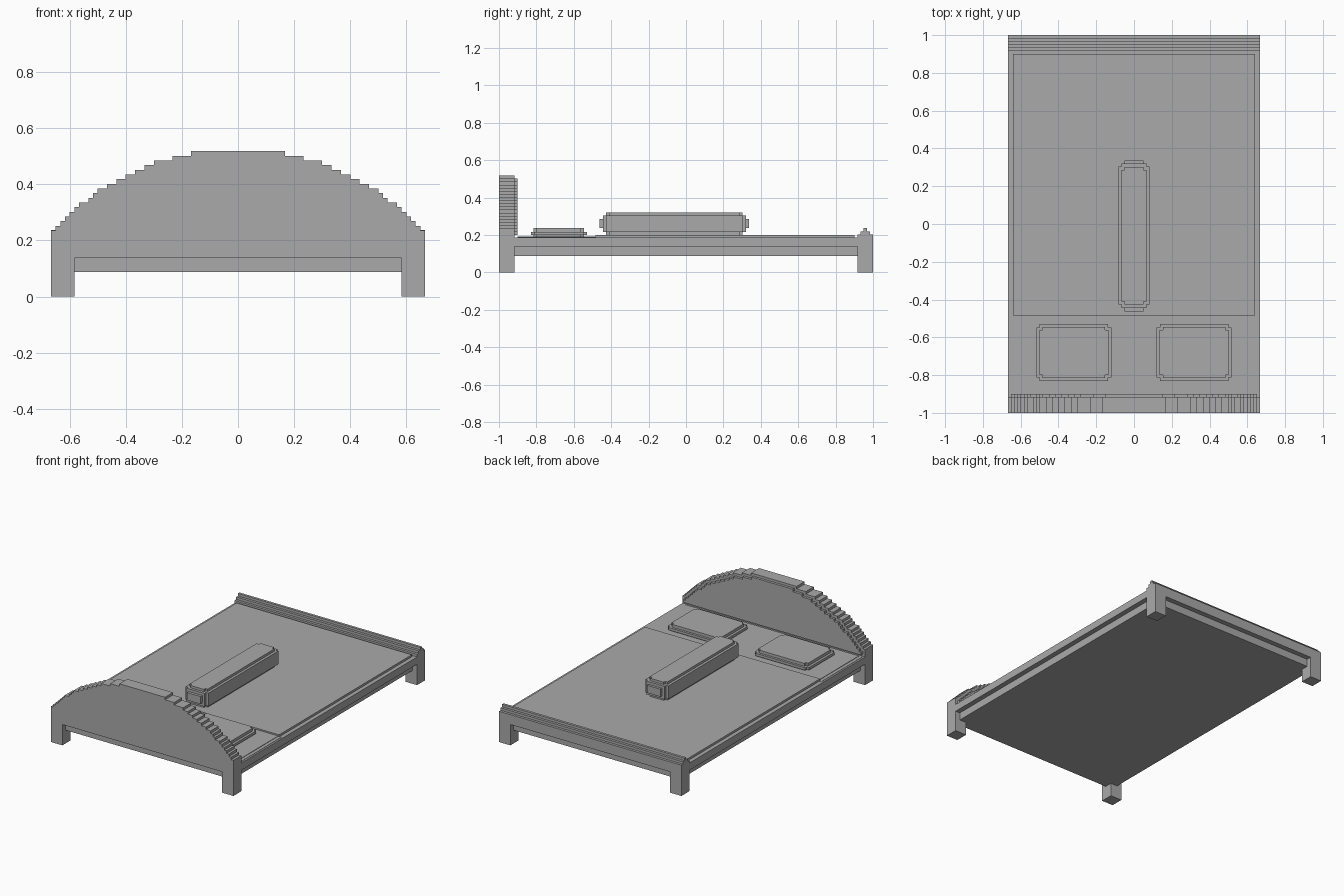
import bpy, bmesh, math

if "Cube" in bpy.data.objects:
    bpy.data.objects.remove(bpy.data.objects["Cube"], do_unlink=True)

V = 1 / 60  # block step used by all stepped shapes

grey = bpy.data.materials.new("plain_grey")
grey.use_nodes = True
grey.diffuse_color = (0.4, 0.4, 0.4, 1)
grey.node_tree.nodes["Principled BSDF"].inputs["Base Color"].default_value = (0.4, 0.4, 0.4, 1)


def finish(name, bm):
    bmesh.ops.recalc_face_normals(bm, faces=bm.faces)
    mesh = bpy.data.meshes.new(name)
    bm.to_mesh(mesh)
    bm.free()
    mesh.materials.append(grey)
    obj = bpy.data.objects.new(name, mesh)
    bpy.context.collection.objects.link(obj)
    return obj


def extrude(bm, points, direction):
    """Close a polygon and extrude it along a vector."""
    face = bm.faces.new([bm.verts.new(p) for p in points])
    out = bmesh.ops.extrude_face_region(bm, geom=[face], use_keep_orig=True)
    verts = [g for g in out["geom"] if isinstance(g, bmesh.types.BMVert)]
    bmesh.ops.translate(bm, verts=verts, vec=direction)


def block(name, x, y, z):
    bm = bmesh.new()
    pts = [(x[0], y[0], z[0]), (x[1], y[0], z[0]), (x[1], y[1], z[0]), (x[0], y[1], z[0])]
    extrude(bm, pts, (0, 0, z[1] - z[0]))
    return finish(name, bm)


def notched_layers(name, cx, cy, layers):
    """Stack of slabs (half x, half y, notch, bottom, top) with stepped corners."""
    bm = bmesh.new()
    for hx, hy, n, z0, z1 in layers:
        pts = []
        for sx, sy in ((1, 1), (-1, 1), (-1, -1), (1, -1)):
            corner = [(hx, hy - n), (hx - n, hy - n), (hx - n, hy)]
            if sx * sy < 0:
                corner.reverse()
            pts += [(cx + sx * a, cy + sy * b, z0) for a, b in corner]
        extrude(bm, pts, (0, 0, z1 - z0))
    return finish(name, bm)


def stepped_profile(levels, base, inset):
    """Stair-stepped arch outline as (x, z) pairs for the right half, bottom to top."""
    radius, apex = 0.88, 0.527
    half = [(2 / 3 - inset, base), (2 / 3 - inset, 0.235 - inset)]
    for i in range(levels):
        z = 0.235 + i * V
        drop = apex - z - V / 2
        w = round(math.sqrt(2 * radius * drop - drop * drop) / V) * V - inset
        half += [(w, z - inset), (w, z + V - inset)]
    return half


def arch(name, y0, y1, base, inset):
    half = stepped_profile(17, base, inset)
    outline = half + [(-x, z) for x, z in reversed(half)]
    bm = bmesh.new()
    extrude(bm, [(x, y0, z) for x, z in outline], (0, y1 - y0, 0))
    return finish(name, bm)


# Legs
W, LEG = 2 / 3, 5 * V
for side, sx in (("left", 1), ("right", -1)):
    for end, sy in (("front", -1), ("back", 1)):
        block(f"{end}_{side}_leg", sorted((sx * W, sx * (W - LEG))),
              sorted((sy, sy * (1 - LEG))), (0, 0.1375))

# Frame with a recessed lower board
block("bed_frame", (-W, W), (-1, 1), (0.1375, 0.186))
block("lower_board", (-W + 2 * V, W - 2 * V), (-1 + 2 * V, 1 - 2 * V), (0.0875, 0.1375))

# Mattress, sheet and blanket
block("sheet", (-0.655, 0.655), (-0.9, -0.48), (0.186, 0.188))
block("mattress", (-0.633, 0.633), (-0.9, 0.9), (0.186, 0.191))
block("blanket", (-0.64, 0.64), (-0.485, 0.9), (0.186, 0.2))

# Headboard with a smaller inner layer
arch("headboard", -1, -1 + LEG, 0.186, 0)
arch("headboard_inner_panel", -1 + LEG, -0.9, 0.2, V)

# Footboard with stepped ridge
for i, name in enumerate(("footboard", "footboard_step", "footboard_ridge")):
    block(name, (-W, W), (1 - LEG + i * V, 1 - i * V), (0.186, 0.203 + i * V))

# Pillows
for side, sx in (("left", 1), ("right", -1)):
    notched_layers(f"{side}_pillow", sx * 0.318, -0.68, [
        (0.182, 0.135, V, 0.186, 0.2),
        (0.198, 0.15, V, 0.2, 0.217),
        (0.182, 0.135, V, 0.217, 0.236)])

# Long bolster resting on the blanket
notched_layers("bolster", 0, -0.062, [
    (0.066, 0.365, V, 0.2, 0.217),
    (0.083, 0.382, V, 0.217, 0.304),
    (0.066, 0.365, V, 0.304, 0.32)])
block("bolster_ends", (-0.05, 0.05), (-0.462, 0.336), (0.236, 0.286))
